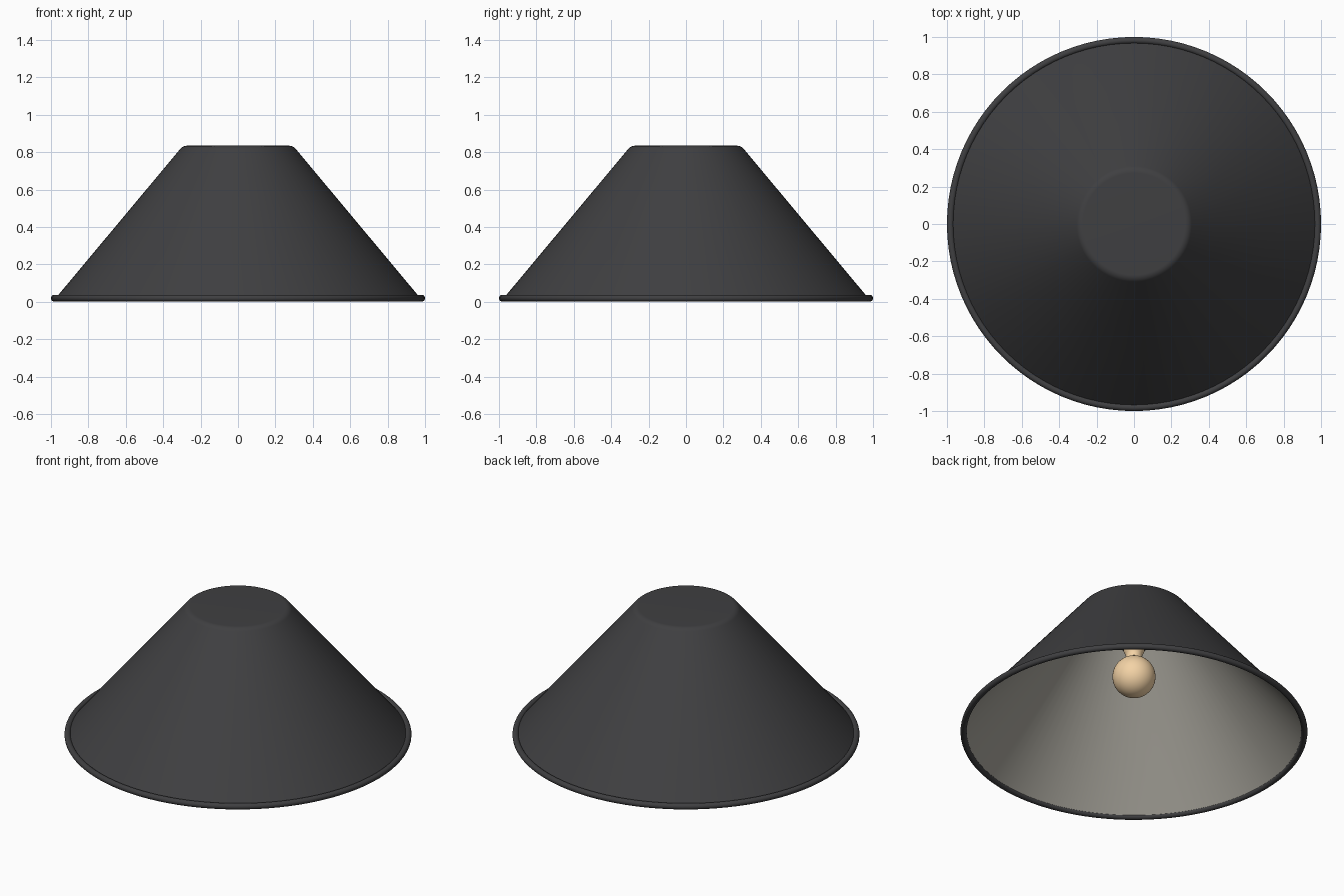
import bpy, bmesh
from math import pi, sin, cos, radians

if "Cube" in bpy.data.objects:
    bpy.data.objects.remove(bpy.data.objects["Cube"])

SEGMENTS = 96


def material(name, rgb):
    m = bpy.data.materials.new(name)
    m.diffuse_color = (*rgb, 1)
    m.use_nodes = True
    m.node_tree.nodes["Principled BSDF"].inputs["Base Color"].default_value = m.diffuse_color
    return m


def arc(cr, cz, radius, start, end, steps):
    """Profile points (r, z) on a circular arc, angles in degrees."""
    pts = []
    for i in range(steps + 1):
        a = radians(start + (end - start) * i / steps)
        pts.append((cr + radius * cos(a), cz + radius * sin(a)))
    return pts


def lathe(name, profile, mat, inward=False, closed=False):
    """Spin a profile of (r, z) points around the z axis."""
    bm = bmesh.new()
    verts = [bm.verts.new((max(r, 0), 0, z)) for r, z in profile]
    pairs = list(zip(verts, verts[1:]))
    if closed:
        pairs.append((verts[-1], verts[0]))
    edges = [bm.edges.new(p) for p in pairs]
    bmesh.ops.spin(bm, geom=verts + edges, cent=(0, 0, 0), axis=(0, 0, 1),
                   angle=2 * pi, steps=SEGMENTS, use_merge=True)
    bmesh.ops.remove_doubles(bm, verts=bm.verts, dist=1e-5)
    bmesh.ops.recalc_face_normals(bm, faces=bm.faces)
    # open sheets: point the top cap the wanted way
    top = max(bm.faces, key=lambda f: f.calc_center_median().z)
    if (top.normal.z < 0) != inward:
        bmesh.ops.reverse_faces(bm, faces=bm.faces)
    mesh = bpy.data.meshes.new(name)
    bm.to_mesh(mesh)
    bm.free()
    mesh.materials.append(mat)
    obj = bpy.data.objects.new(name, mesh)
    bpy.context.collection.objects.link(obj)
    bpy.ops.object.select_all(action='DESELECT')
    obj.select_set(True)
    bpy.context.view_layer.objects.active = obj
    bpy.ops.object.shade_smooth_by_angle(angle=radians(40))
    return obj


black = material("black_enamel", (0.05, 0.05, 0.053))
lining = material("warm_grey_lining", (0.4, 0.385, 0.34))
glow = material("warm_bulb", (0.9, 0.65, 0.38))

# outer shade: straight cone, rounded shoulder, flat top
lathe("shade_outer",
      [(0.975, 0.02)] + arc(0.272, 0.787, 0.048, 40, 90, 8) + [(0, 0.835)], black)

# inner lining, just inside the outer shade
lathe("shade_lining",
      [(0.968, 0.015)] + arc(0.265, 0.775, 0.042, 40, 90, 6) + [(0, 0.817)],
      lining, inward=True)

# rolled rim
lathe("rim", arc(0.982, 0.02, 0.018, 0, 345, 23), black, closed=True)

# socket hanging from the top
lathe("socket", [(0, 0.58), (0.075, 0.58), (0.08, 0.59), (0.08, 0.817), (0, 0.817)], black)

# bulb: globe with a neck that flares up into the socket
lathe("bulb",
      arc(0, 0.385, 0.124, -90, 67, 24) + [(0.046, 0.515), (0.05, 0.535),
                                           (0.06, 0.555), (0.065, 0.6), (0, 0.6)], glow)
